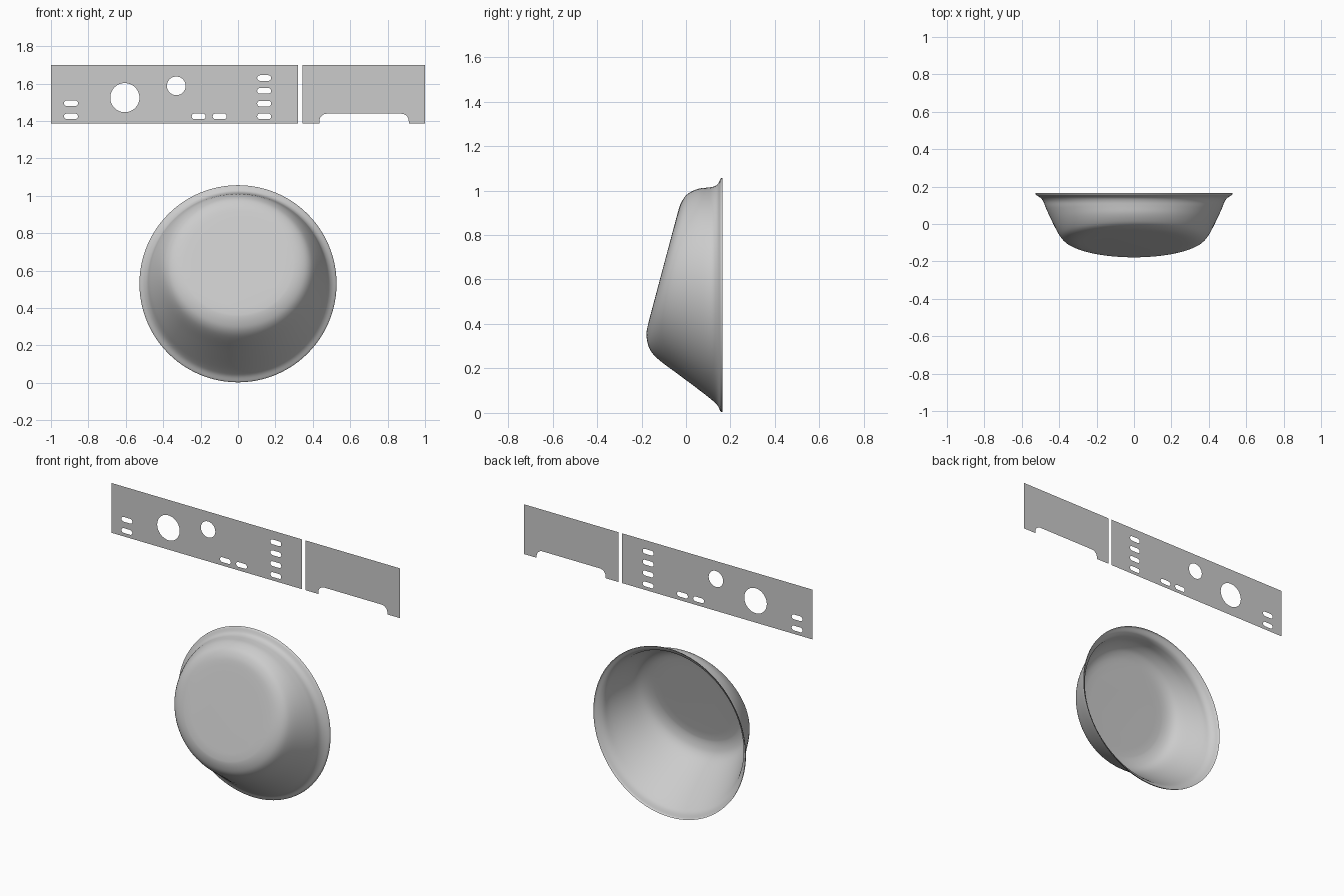
import bpy, bmesh
from math import sin, cos, pi
from mathutils import Vector

if "Cube" in bpy.data.objects:
    bpy.data.objects.remove(bpy.data.objects["Cube"])

PANEL_Y = 0.175


def finish(name, bm, smooth=False):
    mesh = bpy.data.meshes.new(name)
    bm.to_mesh(mesh)
    bm.free()
    for p in mesh.polygons:
        p.use_smooth = smooth
    ob = bpy.data.objects.new(name, mesh)
    bpy.context.collection.objects.link(ob)
    return ob


def arc(cx, cz, r, a0, a1, n):
    return [(cx + r * cos(a0 + (a1 - a0) * i / n), cz + r * sin(a0 + (a1 - a0) * i / n))
            for i in range(n + 1)]


def circle(cx, cz, r, n=48):
    return arc(cx, cz, r, 0, 2 * pi, n)[:-1]


def slot(cx, cz, w=0.075, h=0.03):
    r, d = h / 2, (w - h) / 2
    return arc(cx + d, cz, r, -pi / 2, pi / 2, 10) + arc(cx - d, cz, r, pi / 2, 3 * pi / 2, 10)


def flat_panel(name, loops):
    """Fill an outline, with any further loops left open as holes."""
    bm = bmesh.new()
    edges = []
    for pts in loops:
        vs = [bm.verts.new((x, PANEL_Y, z)) for x, z in pts]
        edges += [bm.edges.new((vs[i - 1], vs[i])) for i in range(len(vs))]
    bmesh.ops.triangle_fill(bm, use_beauty=True, use_dissolve=False,
                            edges=edges, normal=(0, -1, 0))
    for f in bm.faces:
        f.normal_update()
        if f.normal.y > 0:
            f.normal_flip()
    return finish(name, bm)


# Long panel with round openings and slots
bottom, top = 1.388, 1.70
slots = [(-0.893, 1.425), (-0.893, 1.495), (-0.21, 1.425), (-0.098, 1.425)]
slots += [(0.14, 1.425 + 0.0683 * i) for i in range(4)]
flat_panel("long_panel",
           [[(-1, bottom), (0.322, bottom), (0.322, top), (-1, top)],
            circle(-0.605, 1.525, 0.078), circle(-0.33, 1.588, 0.05)]
           + [slot(x, z) for x, z in slots])

# Short panel with a rounded notch along its lower edge
r = 0.04
flat_panel("short_panel",
           [[(0.345, bottom), (0.435, bottom)]
            + arc(0.435 + r, 1.439 - r, r, pi, pi / 2, 10)
            + arc(0.913 - r, 1.439 - r, r, pi / 2, 0, 10)
            + [(0.913, bottom), (1, bottom), (1, top), (0.345, top)]])

# Basin: rings as (top y, top z, bottom y, bottom z, half width), rim to floor
rings = [Vector(v) for v in [
    (0.165, 1.057, 0.165, 0.003, 0.527),
    (0.157, 1.055, 0.157, 0.004, 0.526),
    (0.142, 1.028, 0.142, 0.033, 0.503),
    (0.122, 1.017, 0.120, 0.055, 0.485),
    (0.095, 1.013, 0.070, 0.095, 0.470),
    (0.060, 1.009, -0.030, 0.170, 0.438),
    (0.028, 0.997, -0.120, 0.237, 0.405),
    (0.000, 0.978, -0.158, 0.278, 0.378),
    (-0.022, 0.945, -0.174, 0.320, 0.342),
    (-0.036, 0.905, -0.178, 0.365, 0.295),
    (-0.048, 0.860, -0.168, 0.410, 0.245)]]


def spline(a, b, c, d, t):
    return 0.5 * (2 * b + (c - a) * t + (2 * a - 5 * b + 4 * c - d) * t * t
                  + (3 * b - a - 3 * c + d) * t ** 3)


dense = [rings[0]]
for i in range(1, len(rings) - 2):
    dense += [spline(*rings[i - 1:i + 3], k / 4) for k in range(4)]
dense += rings[-2:]

N = 96
bm = bmesh.new()
grid = []
for ty, tz, by, bz, rx in dense:
    row = []
    for j in range(N):
        a = 2 * pi * j / N
        s = (1 + sin(a)) / 2
        row.append(bm.verts.new((rx * cos(a), by + (ty - by) * s, bz + (tz - bz) * s)))
    grid.append(row)
for lo, hi in zip(grid, grid[1:]):
    for j in range(N):
        k = (j + 1) % N
        bm.faces.new((lo[j], hi[j], hi[k], lo[k]))
bm.faces.new(grid[-1])
bmesh.ops.recalc_face_normals(bm, faces=bm.faces)
# Outer side of the shell faces forward
bm.faces.ensure_lookup_table()
if bm.faces[-1].normal.y > 0:
    bmesh.ops.reverse_faces(bm, faces=bm.faces)
finish("basin", bm, smooth=True)
